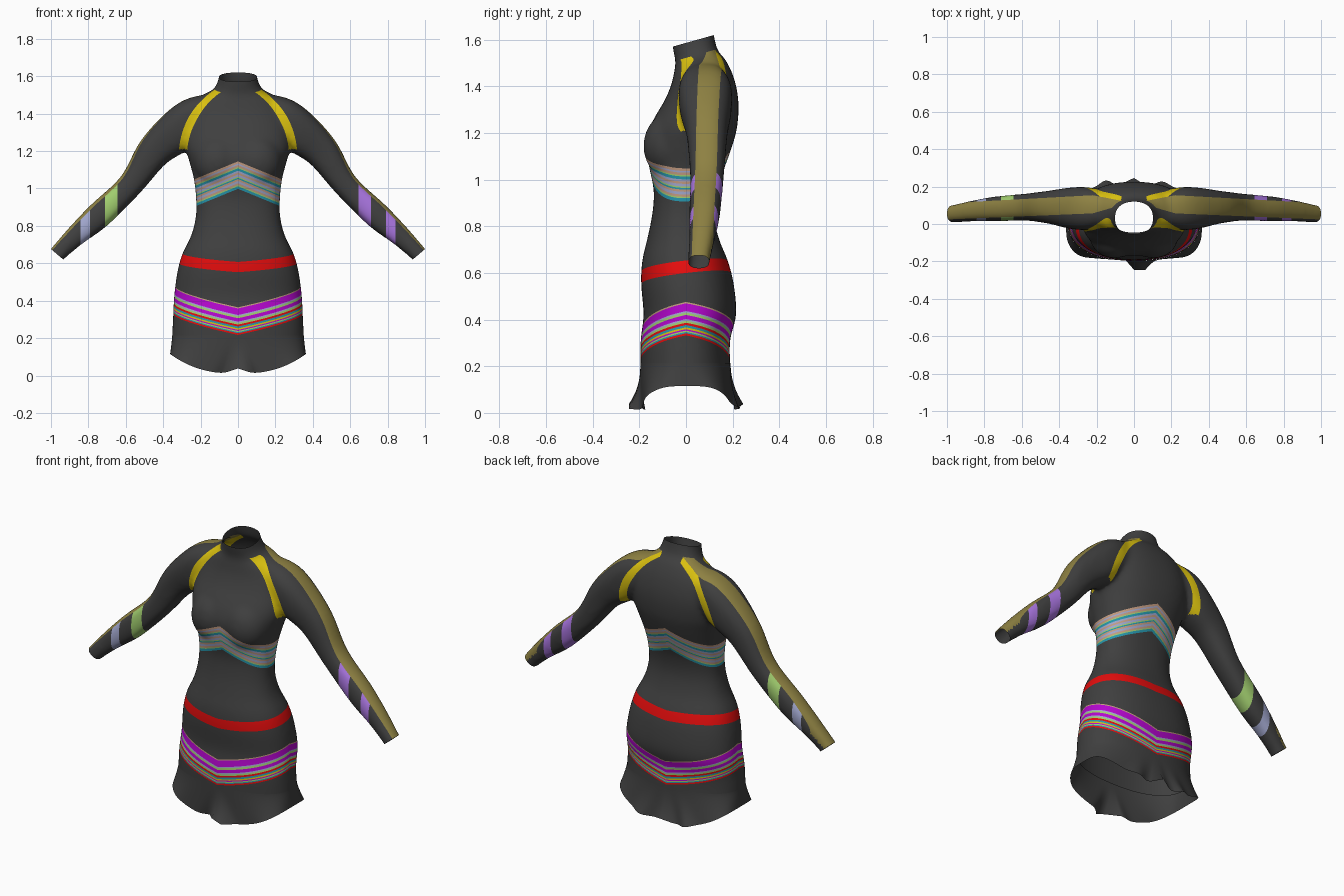
import bpy, bmesh, math
from mathutils import Vector, Matrix

cube = bpy.data.objects.get("Cube")
if cube:
    bpy.data.objects.remove(cube)

# Colours
PALETTE = {
    "charcoal": (.05, .05, .05), "yellow": (.70, .53, .005), "olive": (.27, .22, .055),
    "purple": (.40, .18, .75), "green": (.36, .62, .16), "lavender": (.36, .39, .62),
    "red": (.78, .004, .004), "magenta": (.46, .002, .62), "teal": (.02, .31, .42),
    "tan": (.55, .33, .22),
}
NAMES = list(PALETTE)
MATS = []
for name, rgb in PALETTE.items():
    m = bpy.data.materials.new(name)
    m.use_nodes = True
    m.diffuse_color = (*rgb, 1)
    m.node_tree.nodes["Principled BSDF"].inputs["Base Color"].default_value = (*rgb, 1)
    MATS.append(m)


def make_object(name, bm):
    bmesh.ops.recalc_face_normals(bm, faces=bm.faces)
    for f in bm.faces:
        f.smooth = True
    mesh = bpy.data.meshes.new(name)
    bm.to_mesh(mesh)
    bm.free()
    for m in MATS:
        mesh.materials.append(m)
    obj = bpy.data.objects.new(name, mesh)
    bpy.context.collection.objects.link(obj)
    return obj


def spline(rows, steps=6):
    """Smooth curve through rows of numbers."""
    out = []
    for i in range(len(rows) - 1):
        a, b, c, d = (rows[max(0, min(len(rows) - 1, i + k))] for k in (-1, 0, 1, 2))
        for s in range(steps):
            t = s / steps
            out.append([q + .5 * t * (r - p + t * (2*p - 5*q + 4*r - w + t * (3*(q - r) + w - p)))
                        for p, q, r, w in zip(a, b, c, d)])
    return out + [list(rows[-1])]


def loft(bm, rings, caps=True):
    loops = [[bm.verts.new(p) for p in ring] for ring in rings]
    n = len(loops[0])
    for lo, hi in zip(loops, loops[1:]):
        for i in range(n):
            bm.faces.new((lo[i], lo[(i + 1) % n], hi[(i + 1) % n], hi[i]))
    if caps:
        bm.faces.new(loops[0][::-1])
        bm.faces.new(loops[-1])


def oval(a, w, front, back, n):
    """Point at angle a of a rounded-box outline."""
    c, s = math.cos(a), math.sin(a)
    mid, half = (front + back) / 2, (back - front) / 2
    return (w * math.copysign(abs(c) ** (2 / n), c),
            mid + half * math.copysign(abs(s) ** (2 / n), s))


def angles(count):
    return [math.tau * i / count for i in range(count)]


# Torso: height, half width, front, back
TORSO = spline([
    (.12, .357, -.195, .195), (.30, .348, -.195, .188), (.42, .342, -.182, .215),
    (.55, .325, -.192, .205), (.65, .298, -.188, .18), (.75, .25, -.165, .14),
    (.85, .226, -.145, .12), (.95, .225, -.138, .13), (1.05, .236, -.157, .165),
    (1.15, .262, -.172, .2), (1.23, .283, -.153, .22), (1.33, .28, -.1, .225),
    (1.42, .25, -.065, .205), (1.49, .195, -.05, .17), (1.53, .13, -.045, .137),
    (1.595, .102, -.058, .12), (1.66, .1, -.065, .115)])
# Sleeve: centre x, y, z, depth radius, thickness radius
SLEEVE = spline([
    (.12, .08, 1.42, .08, .09), (.24, .082, 1.38, .113, .105), (.335, .085, 1.298, .11, .112),
    (.45, .09, 1.196, .088, .092), (.575, .09, 1.02, .073, .068), (.745, .08, .855, .066, .071),
    (.87, .068, .745, .055, .056), (.967, .055, .648, .047, .045), (1.03, .05, .575, .045, .043)])

bm = bmesh.new()
rings = []
for z, w, f, b in TORSO:
    tilt = .28 * max(0, min(1, (z - 1.3) / .25))
    ring = []
    for a in angles(64):
        x, y = oval(a, w, f, b, 2.3)
        ring.append((x, y, z + tilt * (y - (f + b) / 2)))
    rings.append(ring)
loft(bm, rings)

for side in (1, -1):
    rings = []
    for i, (x, y, z, ry, rn) in enumerate(SLEEVE):
        p, q = SLEEVE[max(0, i - 1)], SLEEVE[min(len(SLEEVE) - 1, i + 1)]
        d = Vector((q[0] - p[0], q[2] - p[2])).normalized()
        section = [oval(a, rn, -ry, ry, 2.5) for a in angles(40)]
        rings.append([(side * (x - d.y * u), y + v, z + d.x * u) for u, v in section])
    loft(bm, rings)
    # Soft bust fullness
    bmesh.ops.create_icosphere(bm, subdivisions=4, radius=1, matrix=Matrix.LocRotScale(
        Vector((side * .105, -.07, 1.145)), None, Vector((.13, .113, .14))))

# Fuse torso and sleeves into one soft garment
dress = make_object("dress_body", bm)
fuse = dress.modifiers.new("fuse", "REMESH")
fuse.mode = "VOXEL"
fuse.voxel_size = .012
soften = dress.modifiers.new("soften", "SMOOTH")
soften.factor = .5
soften.iterations = 16
bm = bmesh.new()
bm.from_object(dress, bpy.context.evaluated_depsgraph_get())
dress.modifiers.clear()


def slice_plane(co, no, clear):
    bmesh.ops.bisect_plane(bm, geom=bm.verts[:] + bm.edges[:] + bm.faces[:], dist=1e-5,
                           plane_co=co, plane_no=no, clear_outer=clear)


# Open the skirt, neck and cuffs, and add centre and side lines
slice_plane((0, 0, .21), (0, 0, -1), True)
slice_plane((0, .03, 1.595), (0, -.28, 1), True)
for side in (1, -1):
    slice_plane((side * .967, .055, .648), (side * .65, 0, -.76), True)
slice_plane((0, 0, 0), (1, 0, 0), False)
slice_plane((0, 0, 0), (0, 1, 0), False)


def cut(func, inside):
    """Cut edges into the mesh along func = 0."""
    vals = {v: func(v.co) for v in bm.verts if inside(v.co)}
    marks = [v for v, k in vals.items() if abs(k) < 1e-5]
    for e in list(bm.edges):
        a, b = e.verts
        if a in vals and b in vals:
            p, q = vals[a], vals[b]
            if p * q < 0 and min(abs(p), abs(q)) >= 1e-5:
                marks.append(bmesh.utils.edge_split(e, a, p / (p - q))[1])
    bmesh.ops.connect_verts(bm, verts=marks)


# Stripe sets, top to bottom: colour and thickness
CHEST = [("tan", .012), ("lavender", .008), ("tan", .011), ("green", .006), ("teal", .013),
         ("lavender", .01), ("tan", .01), ("lavender", .012), ("green", .006), ("teal", .007),
         ("tan", .01), ("lavender", .012), ("tan", .01), ("green", .006), ("teal", .014)]
HIP = [("tan", .006), ("magenta", .034), ("lavender", .007), ("green", .01),
       ("magenta", .018), ("lavender", .007), ("green", .009), ("red", .01), ("teal", .01),
       ("yellow", .008), ("magenta", .006), ("green", .006), ("teal", .006), ("red", .009)]


def chest(c): return c.z + .41 * abs(c.x) - 1.145
def hip(c): return c.z - .22 * abs(c.x) + .2 * abs(c.y) - .402
def belt(c): return c.z - .12 * c.y - .08 * abs(c.x) - .63
def collar(c): return c.z - .28 * (c.y - .045) - 1.535
def taper(c): return .25 * max(0, .22 - abs(c.x))
def olive_front(c): return c.y - .066 + .042 * abs(c.x) - taper(c)
def olive_back(c): return c.y - .166 + .055 * abs(c.x) + taper(c)
def on_torso(c): return abs(c.x) < .36 and c.z < 1.19
def on_arm(c): return abs(c.x) > .33 or c.z > 1.22
def shifted(func, k): return lambda c: func(c) - k


def raglan(c):
    """Distance from the edge of the curved shoulder stripe, narrower at the neck."""
    half = .022 - .05 * max(0, min(.16, c.z - 1.38))
    return abs(math.hypot(abs(c.x) + .13, c.z - 1.17) - .425) - half


for func, stripes in ((chest, CHEST), (hip, HIP)):
    level = 0
    cut(func, on_torso)
    for _, thick in stripes:
        level -= thick
        cut(shifted(func, level), on_torso)
for k in (0, -.055):
    cut(shifted(belt, k), on_torso)
cut(raglan, lambda c: c.z > 1.18 and abs(c.x) < .4)
for func in (olive_front, olive_back, collar):
    cut(func, on_arm)
BANDS = [(.643, .71), (.79, .842)]
for k in [edge for band in BANDS for edge in band]:
    cut(lambda c: abs(c.x) - k, on_arm)


def stripe(value, stripes):
    for colour, thick in stripes:
        if 0 >= value > -thick:
            return colour
        value += thick


def colour_of(c, n):
    x = abs(c.x)
    if on_torso(c) and x < .355 and not (x > .31 and c.z > .8):
        if 0 > belt(c) > -.055:
            return "red"
        return stripe(chest(c), CHEST) or stripe(hip(c), HIP) or "charcoal"
    outward = .6 * n.x * math.copysign(1, c.x) + .8 * n.z
    below_collar = x > .07 and collar(c) < 0
    if below_collar and on_arm(c) and olive_front(c) > 0 > olive_back(c) and outward > .1:
        return "olive"
    for (lo, hi), right in zip(BANDS, ("green", "lavender")):
        if lo < x < hi:
            return right if c.x < 0 else "purple"
    if below_collar and c.z > 1.21 and raglan(c) < 0 and not .04 < c.y < .115:
        return "yellow"
    return "charcoal"


bm.normal_update()
for f in bm.faces:
    f.material_index = NAMES.index(colour_of(f.calc_center_median(), f.normal))
    f.smooth = True
bm.to_mesh(dress.data)
bm.free()

# Plain lining behind the hip stripes
bm = bmesh.new()
loft(bm, [[(*oval(a, w - .008, f + .008, b - .008, 2.3), z) for a in angles(64)]
          for z, w, f, b in TORSO if .2 < z < .5], caps=False)
make_object("skirt_lining", bm)

# Flared hem with folds: centre x, width, depth
FRONT_FOLDS = [(.03, .055, .075), (-.07, .04, -.02), (.3, .06, .012), (-.3, .06, .012)]
BACK_FOLDS = [(-.01, .05, .048), (-.15, .045, .036), (.15, .05, .03)]
bm = bmesh.new()
rings = []
for i in range(17):
    t = i / 16
    ease = t ** 1.3
    ring = []
    for a in angles(160):
        x0, y0 = oval(a, .352, -.196, .191, 2.3)
        x1, y1 = oval(a, .363, -.19, .2, 3.6)
        folds = FRONT_FOLDS if y1 < 0 else BACK_FOLDS
        push = sum(d * math.exp(-((x1 - x) / w) ** 2) for x, w, d in folds)
        push *= math.sin(a) * min(1, abs(math.sin(a)) * 2)
        hem = .01 + .105 * (abs(x1) / .363) ** 2.5 + .028 * math.exp(-(x1 / .05) ** 2)
        ring.append((x0 + (x1 - x0) * ease, y0 + (y1 - y0 + push * t) * ease,
                     .213 + (hem - .213) * t))
    rings.append(ring)
loft(bm, rings[::-1], caps=False)
make_object("skirt_flounce", bm)
